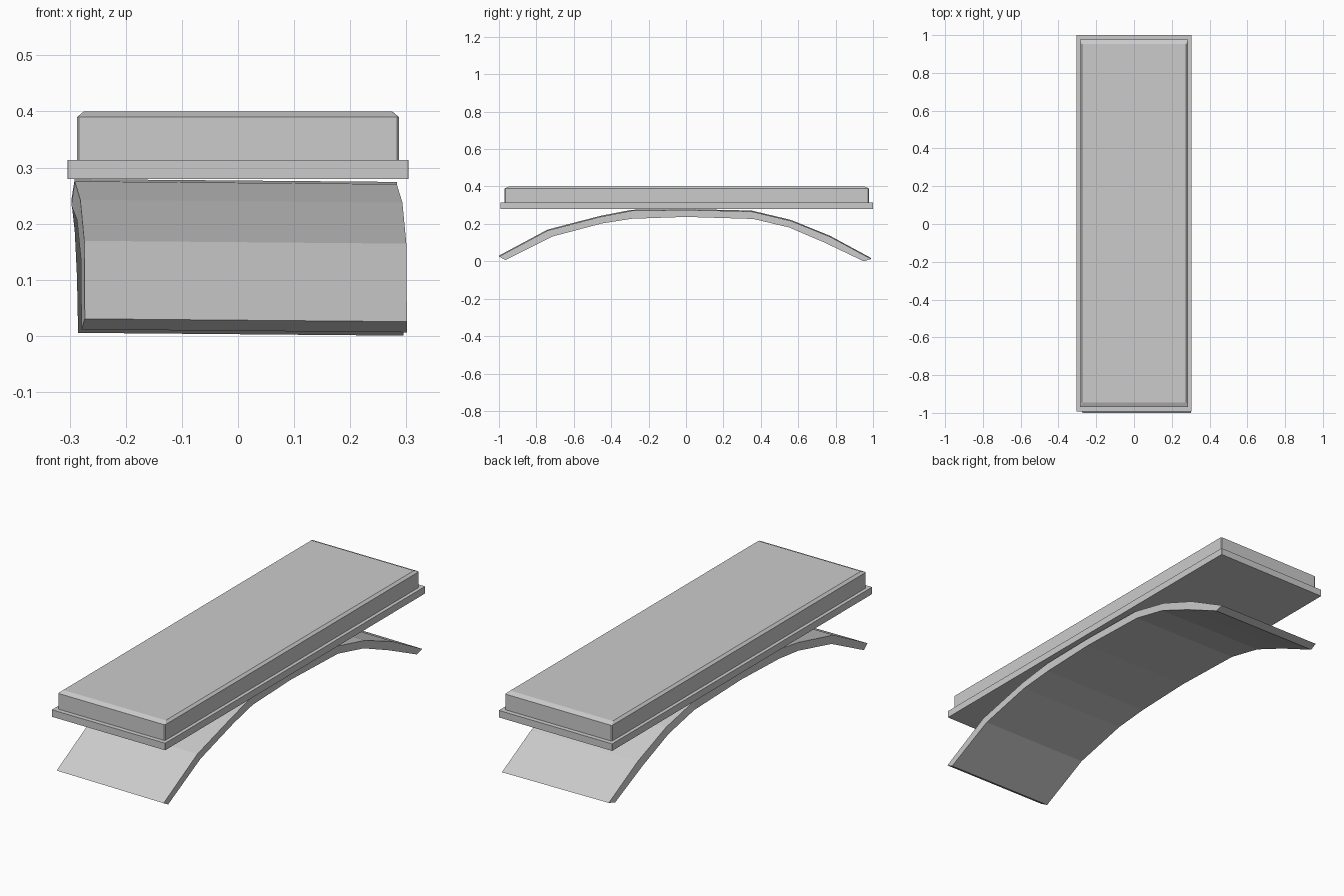
import bpy
import bmesh

cube = bpy.data.objects.get("Cube")
if cube:
    bpy.data.objects.remove(cube, do_unlink=True)

grey = bpy.data.materials.new("light_grey")
grey.use_nodes = True
COLOUR = (0.6, 0.6, 0.6, 1)
grey.diffuse_color = COLOUR
grey.node_tree.nodes["Principled BSDF"].inputs["Base Color"].default_value = COLOUR


def loft(name, rings):
    """Skin a closed solid through rings of equal point count."""
    bm = bmesh.new()
    loops = [[bm.verts.new(p) for p in ring] for ring in rings]
    count = len(loops[0])
    for a, b in zip(loops, loops[1:]):
        for i in range(count):
            j = (i + 1) % count
            bm.faces.new((a[i], a[j], b[j], b[i]))
    bm.faces.new(loops[0][::-1])
    bm.faces.new(loops[-1])
    bmesh.ops.recalc_face_normals(bm, faces=bm.faces)
    mesh = bpy.data.meshes.new(name)
    bm.to_mesh(mesh)
    bm.free()
    mesh.materials.append(grey)
    obj = bpy.data.objects.new(name, mesh)
    bpy.context.collection.objects.link(obj)
    return obj


def rect(hx, hy, z, cut, yc=0.004):
    """Rectangle with clipped corners, as a ring at height z."""
    corner = [(hx, hy - cut), (hx - cut, hy)]
    half = corner + [(-x, y) for x, y in reversed(corner)]
    return [(x, y + yc, z) for x, y in half + [(-x, -y) for x, y in half]]


# Flat flange plate
loft("flange_plate", [rect(0.304, 0.996, z, 0.001) for z in (0.28, 0.314)])

# Raised block with a chamfered top
loft("raised_block", [rect(0.287, 0.974, 0.314, 0.004),
                      rect(0.287, 0.974, 0.39, 0.004),
                      rect(0.275, 0.95, 0.40, 0.003)])

# Curved strap: outer y, outer z, inner y, inner z, sideways shift
stations = [
    (-1.0, 0.028, -0.965, 0.009, 0.014),
    (-0.74, 0.167, -0.715, 0.135, 0.013),
    (-0.46, 0.24, -0.45, 0.205, 0.006),
    (-0.29, 0.273, -0.29, 0.23, -0.004),
    (0.0, 0.277, 0.0, 0.24, -0.004),
    (0.35, 0.269, 0.36, 0.229, -0.003),
    (0.56, 0.219, 0.55, 0.184, 0.002),
    (0.77, 0.134, 0.74, 0.103, 0.006),
    (0.99, 0.015, 0.95, 0.003, 0.008),
]
HALF, TILT = 0.287, 0.0025
strap = []
for yo, zo, yi, zi, dx in stations:
    strap.append([(dx - HALF, yo, zo + TILT), (dx + HALF, yo, zo - TILT),
                  (dx + HALF, yi, zi - TILT), (dx - HALF - 0.006, yi, zi + TILT)])
loft("curved_strap", strap)
